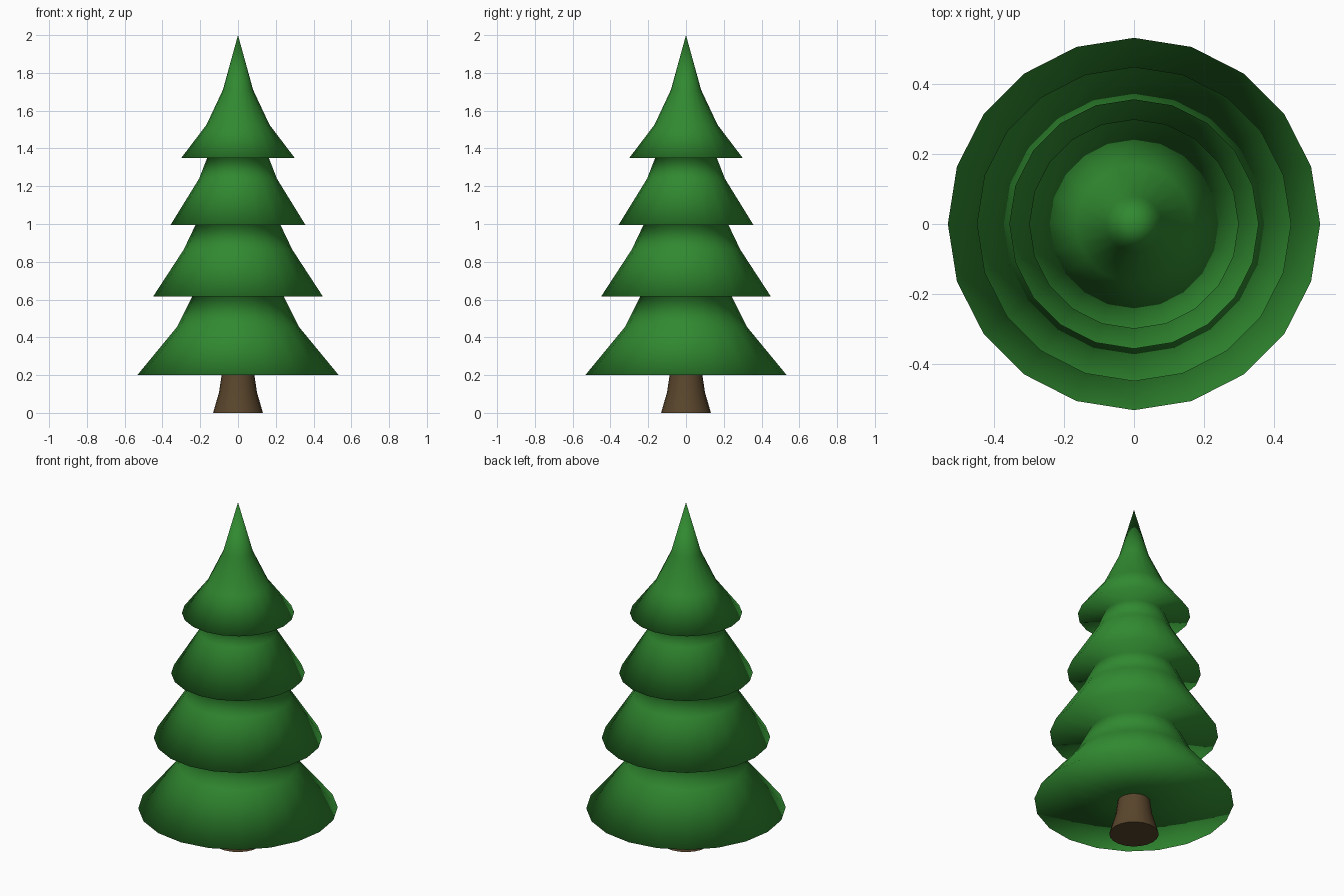
import bpy
import bmesh
import math

if "Cube" in bpy.data.objects:
    bpy.data.objects.remove(bpy.data.objects["Cube"])

SIDES = 20


def material(name, color):
    mat = bpy.data.materials.new(name)
    mat.diffuse_color = color
    mat.use_nodes = True
    mat.node_tree.nodes["Principled BSDF"].inputs["Base Color"].default_value = mat.diffuse_color
    return mat


def lathe(name, profile, mat, cap_start=False):
    """Revolve (radius, z) points, bottom to top, around the z axis."""
    bm = bmesh.new()
    rings = []
    for r, z in profile:
        if r == 0:
            rings.append([bm.verts.new((0, 0, z))] * SIDES)
        else:
            rings.append([bm.verts.new((r * math.cos(2 * math.pi * i / SIDES),
                                        r * math.sin(2 * math.pi * i / SIDES), z))
                          for i in range(SIDES)])
    for a, b in zip(rings, rings[1:]):
        for i in range(SIDES):
            j = (i + 1) % SIDES
            quad = list(dict.fromkeys([a[i], a[j], b[j], b[i]]))
            bm.faces.new(quad).smooth = True
    if cap_start:
        bm.faces.new(rings[0][::-1])
        for edge in bm.edges:  # crisp edge around the base
            if all(v in rings[0] for v in edge.verts):
                edge.smooth = False
    bm.normal_update()
    mesh = bpy.data.meshes.new(name)
    bm.to_mesh(mesh)
    bm.free()
    mesh.materials.append(mat)
    obj = bpy.data.objects.new(name, mesh)
    bpy.context.collection.objects.link(obj)
    return obj


green = material("needles", (0.03, 0.25, 0.03, 1))
brown = material("bark", (0.1, 0.06, 0.025, 1))

# Flared trunk
lathe("trunk", [(0.132, 0), (0.10, 0.11), (0.087, 0.2)], brown, cap_start=True)

# Tiered foliage: each tier is a rim, a waist and a neck under the next tier
tiers = [
    ((0.533, 0.20), (0.323, 0.455), (0.243, 0.615)),
    ((0.45, 0.615), (0.287, 0.865), (0.225, 0.995)),
    ((0.357, 0.995), (0.206, 1.24), (0.163, 1.35)),
    ((0.30, 1.35), (0.167, 1.525), (0.08, 1.71)),
]
profile = [(0.087, 0.20)] + [p for tier in tiers for p in tier] + [(0, 2.0)]
lathe("foliage", profile, green)
